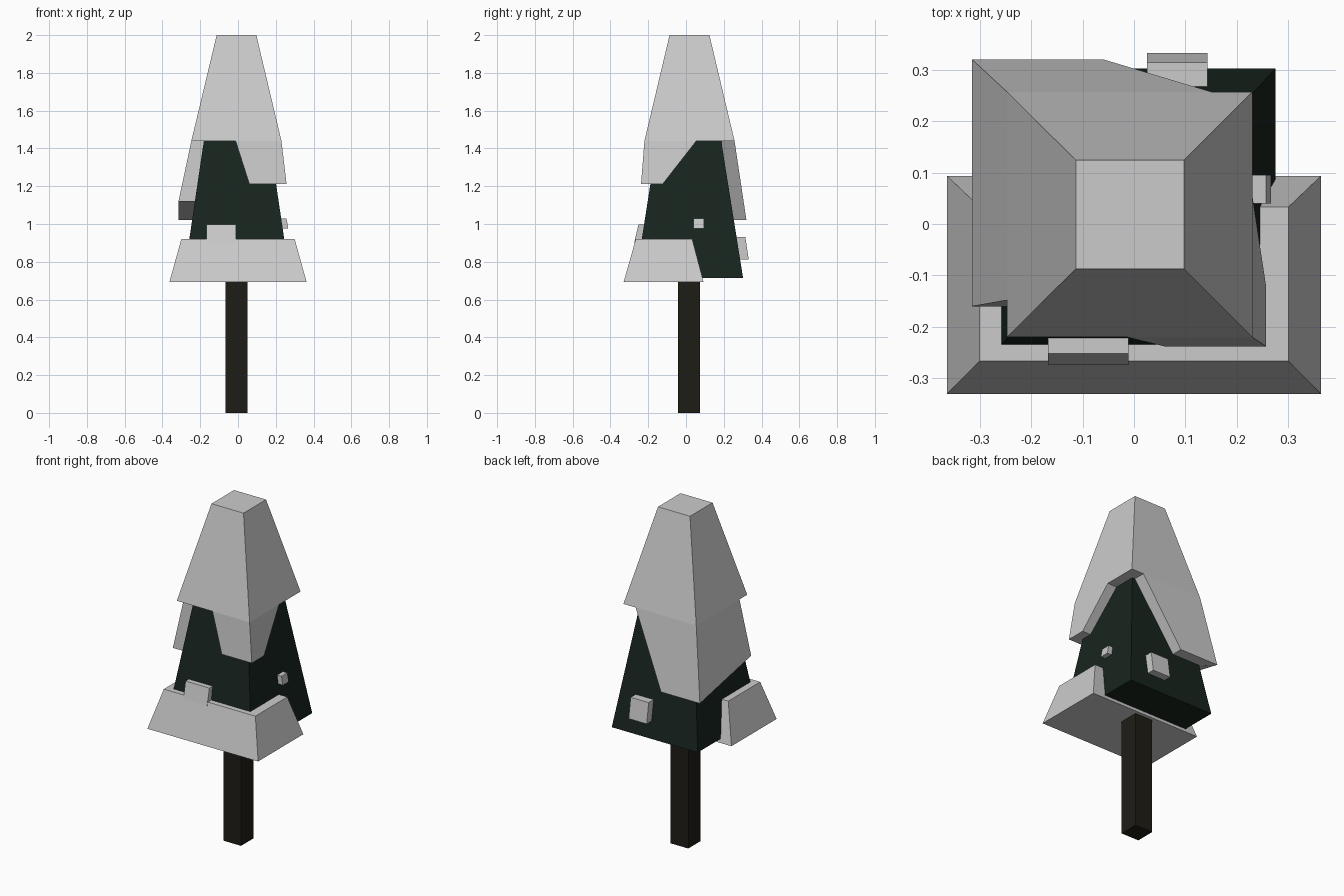
import bpy
import bmesh
from mathutils import Vector

if "Cube" in bpy.data.objects:
    bpy.data.objects.remove(bpy.data.objects["Cube"])


def material(name, rgb):
    m = bpy.data.materials.new(name)
    m.diffuse_color = (*rgb, 1)
    m.use_nodes = True
    m.node_tree.nodes["Principled BSDF"].inputs["Base Color"].default_value = m.diffuse_color
    return m


def make(name, verts, faces, mat=None):
    bm = bmesh.new()
    vs = [bm.verts.new(v) for v in verts]
    for f in faces:
        bm.faces.new([vs[i] for i in f])
    bmesh.ops.recalc_face_normals(bm, faces=bm.faces[:])
    me = bpy.data.meshes.new(name)
    bm.to_mesh(me)
    bm.free()
    ob = bpy.data.objects.new(name, me)
    bpy.context.collection.objects.link(ob)
    if mat:
        me.materials.append(mat)
    return ob


def frustum(name, low, high, z0, z1, mat=None):
    """Four-sided block; low and high are (x0, x1, y0, y1)."""
    verts = [(r[i], r[j], z) for r, z in ((low, z0), (high, z1))
             for i, j in ((0, 2), (1, 2), (1, 3), (0, 3))]
    sides = [(i, (i + 1) % 4, (i + 1) % 4 + 4, i + 4) for i in range(4)]
    return make(name, verts, [(3, 2, 1, 0), (4, 5, 6, 7)] + sides, mat)


def flap(name, top, bottom, inward):
    """Snow slab folded round a corner: three columns, each pushed inward."""
    verts = []
    for t, b, d in zip(top, bottom, inward):
        t, b, d = Vector(t), Vector(b), Vector((*d, 0))
        verts += [t, b, b + d, t + d]
    faces = [(0, 1, 2, 3), (8, 9, 10, 11)]
    for c in (0, 4):
        faces += [(c + i, c + (i + 1) % 4, c + 4 + (i + 1) % 4, c + 4 + i)
                  for i in range(4)]
    return make(name, verts, faces)


green = material("needles", (0.009, 0.018, 0.013))
brown = material("bark", (0.013, 0.012, 0.0075))

# Trunk and foliage
frustum("trunk", (-0.066, 0.05, -0.043, 0.073), (-0.066, 0.05, -0.043, 0.073), 0, 0.8, brown)
frustum("foliage", (-0.288, 0.275, -0.266, 0.302), (-0.113, 0.1, -0.081, 0.113), 0.715, 1.9, green)

# Snow on the top and round the lower front
frustum("snow_cap", (-0.247, 0.23, -0.22, 0.257), (-0.113, 0.097, -0.087, 0.124), 1.44, 2)
frustum("snow_skirt", (-0.363, 0.363, -0.33, 0.093), (-0.3, 0.3, -0.266, 0.033), 0.693, 0.92)

# Snow flaps hanging from two corners of the cap
d = 0.09
flap("snow_flap_front_right",
     [(-0.013, -0.22, 1.44), (0.23, -0.22, 1.44), (0.23, 0.055, 1.44)],
     [(0.06, -0.238, 1.212), (0.257, -0.238, 1.212), (0.257, -0.123, 1.212)],
     [(0, d), (-d, d), (-d, 0)])
flap("snow_flap_back_left",
     [(0.15, 0.257, 1.44), (-0.247, 0.257, 1.44), (-0.247, -0.148, 1.44)],
     [(-0.06, 0.32, 1.02), (-0.315, 0.32, 1.02), (-0.315, -0.16, 1.12)],
     [(0, -d), (d, -d), (d, 0)])

# Small snow lumps on the foliage
frustum("snow_lump_front", (-0.167, -0.011, -0.274, -0.2), (-0.167, -0.011, -0.252, -0.2), 0.9, 0.998)
frustum("snow_lump_right", (0.2, 0.266, 0.04, 0.095), (0.2, 0.257, 0.04, 0.095), 0.977, 1.028)
frustum("snow_lump_back", (0.025, 0.143, 0.24, 0.332), (0.025, 0.143, 0.24, 0.314), 0.812, 0.932)
